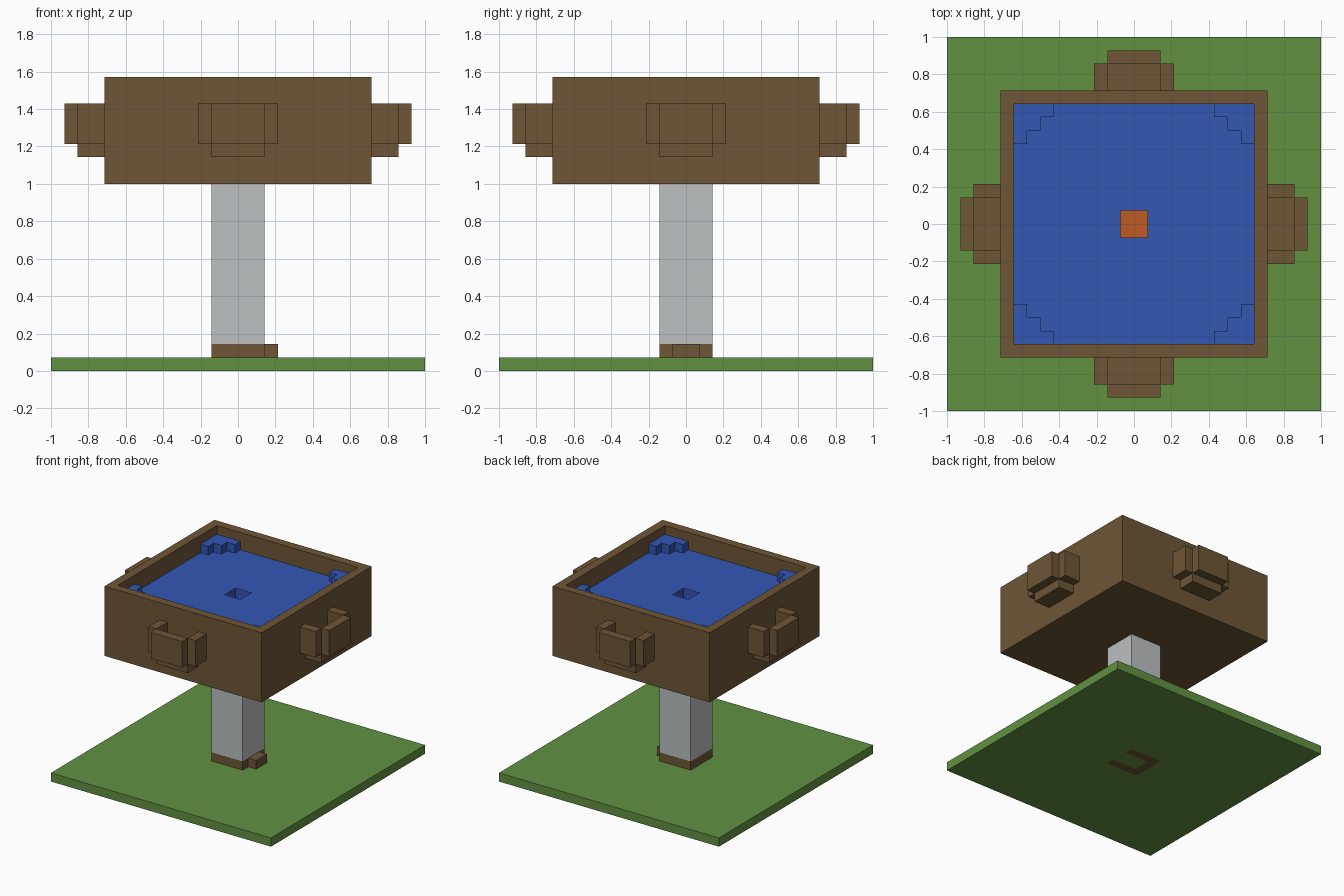
import bpy, bmesh
from math import pi
from mathutils import Matrix

U = 1 / 14  # one building block

cube = bpy.data.objects.get("Cube")
if cube:
    bpy.data.objects.remove(cube, do_unlink=True)


def material(name, *rgb):
    col = [((c / 255 + 0.055) / 1.055) ** 2.4 for c in rgb] + [1]
    m = bpy.data.materials.new(name)
    m.use_nodes = True
    m.diffuse_color = col
    m.node_tree.nodes["Principled BSDF"].inputs["Base Color"].default_value = col
    return m


brown = material("brown wood", 110, 86, 54)
green = material("grass green", 98, 145, 66)
blue = material("water blue", 51, 87, 180)
grey = material("light grey stone", 188, 192, 192)
orange = material("orange", 190, 91, 35)


def box(bm, x0, x1, y0, y1, z0, z1):
    """Add a block given its limits in block units."""
    verts = bmesh.ops.create_cube(bm, size=1)["verts"]
    for v in verts:
        v.co.x = x1 if v.co.x > 0 else x0
        v.co.y = y1 if v.co.y > 0 else y0
        v.co.z = z1 if v.co.z > 0 else z0


def frame(bm, outer, inner, z0, z1):
    """Add a square slab with a square hole through it."""
    def loop(r, z):
        return [bm.verts.new((sx * r, sy * r, z))
                for sx, sy in ((-1, -1), (1, -1), (1, 1), (-1, 1))]
    rings = [loop(outer, z0), loop(outer, z1), loop(inner, z1), loop(inner, z0)]
    for a, b in zip(rings, rings[1:] + rings[:1]):
        for i in range(4):
            j = (i + 1) % 4
            bm.faces.new((a[i], a[j], b[j], b[i]))


def part(name, mat, boxes=(), frames=(), turn=0):
    bm = bmesh.new()
    for b in boxes:
        box(bm, *b)
    for f in frames:
        frame(bm, *f)
    bmesh.ops.transform(bm, verts=bm.verts,
                        matrix=Matrix.Scale(U, 4) @ Matrix.Rotation(turn * pi / 2, 4, 'Z'))
    bmesh.ops.recalc_face_normals(bm, faces=bm.faces)
    me = bpy.data.meshes.new(name)
    bm.to_mesh(me)
    bm.free()
    me.materials.append(mat)
    ob = bpy.data.objects.new(name, me)
    bpy.context.scene.collection.objects.link(ob)
    return ob


# Ground slab, with the three-sided footing let into it
part("ground_slab", green, boxes=[(-1, 2, -1, 1, 0, 1)], frames=[(14, 2, 0, 1)])
part("footing", brown, boxes=[(-2, 2, -2, -1, 0, 2), (-2, 2, 1, 2, 0, 2),
                              (-2, -1, -1, 1, 0, 2)])
part("footing_step", brown, boxes=[(2, 3, -1, 1, 1, 2)])

# Column
part("column", grey, boxes=[(-2, 2, -2, 2, 2, 14)])

# Basin with water and a hole down to the orange plug
part("basin", brown, frames=[(10, 1, 14, 15), (10, 9, 15, 22)])
part("plug", orange, boxes=[(-1, 1, -1, 1, 14, 15)])
part("water", blue, frames=[(9, 1, 15, 20)])

for k, side in enumerate(("front", "left", "back", "right")):
    # Open trough on each side: floor, two cheeks and outer wall
    part(side + "_trough", brown, turn=k, boxes=[
        (-2, 2, -12, -10, 16, 17),
        (-3, -2, -12, -10, 17, 20), (2, 3, -12, -10, 17, 20),
        (-2, 2, -13, -12, 17, 20)])
    # Stepped water in each corner
    part(side + "_corner_water", blue, turn=k, boxes=[
        (-9, -6 - i, -9 + i, -8 + i, 20, 21) for i in range(3)])
